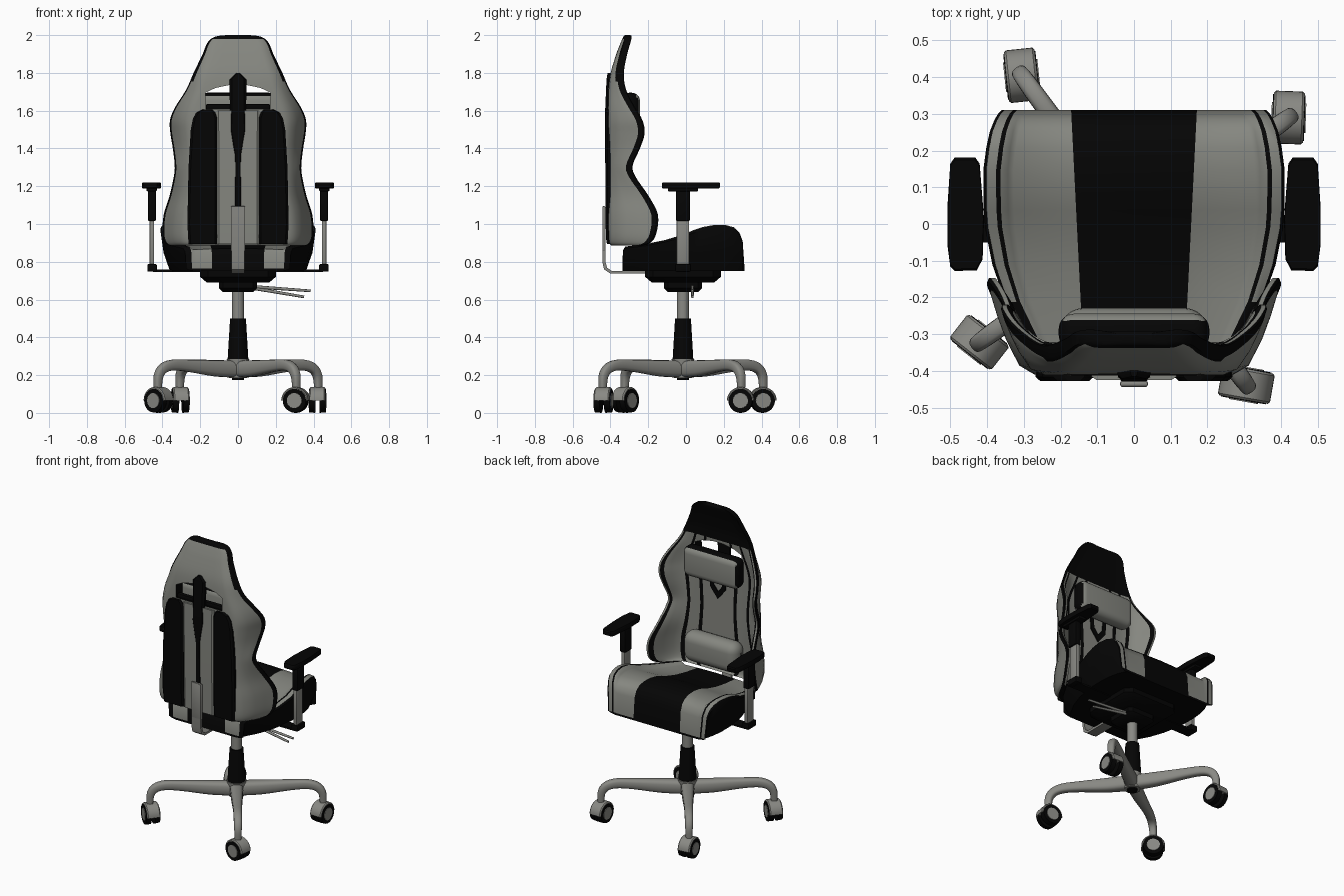
import bpy, bmesh, math
from mathutils import Matrix, Vector

if "Cube" in bpy.data.objects:
    bpy.data.objects.remove(bpy.data.objects["Cube"])


def material(name, rgb):
    m = bpy.data.materials.new(name)
    m.diffuse_color = (*rgb, 1)
    m.use_nodes = True
    m.node_tree.nodes["Principled BSDF"].inputs["Base Color"].default_value = m.diffuse_color
    return m


GREY = material("grey fabric", (0.235, 0.24, 0.215))
METAL = material("grey metal", (0.25, 0.25, 0.23))
BLACK = material("black", (0.0015, 0.0015, 0.0015))


def finish(name, bm, mats, matrix=None, angle=40):
    bmesh.ops.recalc_face_normals(bm, faces=bm.faces[:])
    me = bpy.data.meshes.new(name)
    bm.to_mesh(me)
    bm.free()
    for m in mats:
        me.materials.append(m)
    ob = bpy.data.objects.new(name, me)
    bpy.context.collection.objects.link(ob)
    if matrix is not None:
        ob.matrix_world = matrix
    smooth(ob, angle)
    return ob


def smooth(ob, angle=40):
    bpy.ops.object.select_all(action='DESELECT')
    ob.select_set(True)
    bpy.context.view_layer.objects.active = ob
    bpy.ops.object.shade_smooth_by_angle(angle=math.radians(angle))


def box(name, size, loc, mats, bevel=0.0, seg=2, rule=None):
    bm = bmesh.new()
    bmesh.ops.create_cube(bm, size=1)
    bmesh.ops.scale(bm, vec=size, verts=bm.verts[:])
    if bevel:
        bmesh.ops.bevel(bm, geom=bm.edges[:], offset=bevel, segments=seg, profile=0.5, affect='EDGES')
    if rule:
        for f in bm.faces:
            f.material_index = rule(f.calc_center_median())
    return finish(name, bm, mats, Matrix.Translation(loc))


def rod(name, a, b, r1, r2, mat, n=24, matrix=None):
    a, b = Vector(a), Vector(b)
    bm = bmesh.new()
    bmesh.ops.create_cone(bm, cap_ends=True, segments=n, radius1=r1, radius2=r2, depth=(b - a).length)
    m = Matrix.Translation((a + b) / 2) @ (b - a).to_track_quat('Z', 'Y').to_matrix().to_4x4()
    return finish(name, bm, [mat], (matrix or Matrix()) @ m)


def loft(name, rings, mats, rule=None, matrix=None, angle=40):
    bm = bmesh.new()
    vs = [[bm.verts.new(p) for p in ring] for ring in rings]
    n = len(vs[0])
    for i in range(len(vs) - 1):
        for j in range(n):
            k = (j + 1) % n
            f = bm.faces.new((vs[i][j], vs[i][k], vs[i + 1][k], vs[i + 1][j]))
            if rule:
                f.material_index = rule(f.calc_center_median(), min(j, n - 1 - j))
    for ring in (vs[0], vs[-1]):
        bm.faces.new(ring).material_index = 1 if rule else 0
    return finish(name, bm, mats, matrix, angle)


def prism(name, pts, axis, a, b, mat):
    put = (lambda p, d: (d, p[0], p[1])) if axis == 'X' else (lambda p, d: (p[0], d, p[1]))
    return loft(name, [[put(p, d) for p in pts] for d in (a, b)], [mat])


def spline(rows, sub=4):
    out = []
    for i in range(len(rows) - 1):
        p = [Vector(rows[min(max(i + d, 0), len(rows) - 1)]) for d in (-1, 0, 1, 2)]
        for s in range(sub):
            t = s / sub
            out.append(0.5 * (2 * p[1] + (p[2] - p[0]) * t + (2 * p[0] - 5 * p[1] + 4 * p[2] - p[3]) * t * t
                              + (3 * p[1] - p[0] - 3 * p[2] + p[3]) * t ** 3))
    return out + [Vector(rows[-1])]


def mirrored(half):
    return half + [(-x, y, z) for x, y, z in half[-2:0:-1]]


# Backrest: z, half width, wing front y, rear y
BACK = spline([
    (0.885, 0.355, -0.23, -0.385), (0.90, 0.385, -0.18, -0.397), (0.95, 0.40, -0.148, -0.402),
    (1.05, 0.393, -0.14, -0.403), (1.15, 0.362, -0.19, -0.403), (1.25, 0.34, -0.258, -0.403),
    (1.31, 0.335, -0.273, -0.403), (1.4, 0.345, -0.235, -0.403), (1.48, 0.358, -0.21, -0.403),
    (1.55, 0.36, -0.222, -0.403), (1.62, 0.332, -0.262, -0.403), (1.71, 0.275, -0.308, -0.401),
    (1.8, 0.235, -0.32, -0.39), (1.9, 0.187, -0.302, -0.36), (1.95, 0.167, -0.288, -0.341),
    (1.98, 0.143, -0.28, -0.328), (1.995, 0.108, -0.279, -0.321), (2.0, 0.06, -0.287, -0.312)])
REAR = [(0, 0), (.25, 0), (.45, 0), (.68, .01), (.78, .1), (.87, .37), (.93, .62), (.975, .85)]
RIM = [(1.0, .96), (.99, 1.0), (.955, 1.0)]
FRONT = [(.91, .85), (.84, .52), (.76, .22), (.68, .05), (.62, 0), (.4, 0), (.33, 0), (0, 0)]


def back_ring(z, w, f, b):
    d = f - b
    d0 = min(0.07, 0.9 * d)
    k = max(0.3, 1 - 0.035 / d) / 0.85
    half = [(x * w, b + d * t * k, z) for x, t in REAR] + [(x * w, b + d * t, z) for x, t in RIM]
    half += [(x * w, b + d0 + (d - d0) * s, z) for x, s in FRONT]
    return mirrored(half)


def back_rule(c, k):
    if c.z > 1.75:
        return int(k >= 6 or c.z > 1.98)
    return int(k in (7, 8, 10, 14, 16))


back = loft("backrest", [back_ring(*r) for r in BACK], [GREY, BLACK], back_rule)
cutter = prism("opening_cutter", [(-.17, 1.61), (.17, 1.61), (.172, 1.695), (.12, 1.72), (.04, 1.737),
                                  (-.04, 1.737), (-.12, 1.72), (-.172, 1.695)], 'Y', -0.6, -0.1, BLACK)
cutter.hide_render = True
mod = back.modifiers.new("opening", 'BOOLEAN')
mod.operation, mod.solver, mod.object = 'DIFFERENCE', 'EXACT', cutter
bpy.context.view_layer.objects.active = back
bpy.ops.object.modifier_apply(modifier=mod.name)
bpy.data.objects.remove(cutter)
smooth(back)


def rear_y(z):
    for p, q in zip(BACK, BACK[1:]):
        if p[0] <= z <= q[0]:
            return p[3] + (q[3] - p[3]) * (z - p[0]) / (q[0] - p[0])
    return BACK[-1][3]


def rear_strip(name, rows, mat, lift, s=1, base=0.02):
    rings = []
    for z, x0, x1 in rows:
        b = rear_y(z)
        e = min(0.012, (x1 - x0) * 0.2)
        rings.append([(s * x, y, z) for x, y in ((x0, b + base), (x1, b + base), (x1, b - lift * .3),
                                                 (x1 - e, b - lift), (x0 + e, b - lift), (x0, b - lift * .3))])
    loft(name, rings, [mat], angle=30)


# Rear upholstery panels and centre strap
for s, side in ((1, "right"), (-1, "left")):
    rear_strip("rear_panel_" + side, [(.895, .11, .262), (1.0, .11, .268), (1.3, .11, .262), (1.5, .11, .25),
                                      (1.56, .11, .238), (1.59, .12, .22), (1.605, .135, .19)], BLACK, .015, s)
    rear_strip("rear_stripe_" + side, [(.895, .0, .112), (1.3, .0, .112), (1.6, .0, .115)], GREY, .012, s)
rear_strip("rear_centre_line", [(.9, -.02, .02), (1.36, -.02, .02), (1.5, -.046, .046), (1.6, -.043, .043),
                                (1.765, -.045, .045), (1.80, -.01, .01)], BLACK, .016, 1, .01)
box("opening_lower_strap", (.34, .03, .03), (0, -.378, 1.62), [BLACK], .008)
# Front chevron and pillows
prism("front_chevron", [(-.065, 1.55), (-.042, 1.55), (-.032, 1.45), (0, 1.41), (.032, 1.45), (.042, 1.55),
                        (.065, 1.55), (.055, 1.43), (0, 1.36), (-.055, 1.43)], 'Y', -.34, -.326, BLACK)
box("head_pillow", (.41, .1, .2), (0, -.285, 1.595), [GREY, BLACK], .042, 5,
    lambda c: int(abs(c.x) > .19 or (c.z > .08 and c.y < .03)))
box("lumbar_pillow", (.40, .13, .2), (0, -.285, 1.03), [GREY, BLACK], .06, 6, lambda c: int(abs(c.x) > .199))

# Seat: y, half width, bolster height
ZB = 0.75
SEAT = [(-.325, .275, .765), (-.322, .28, .86), (-.31, .29, .88), (-.2, .35, .895), (-.1, .385, .915),
        (0, .405, .945), (.05, .409, .967), (.1, .41, .984), (.16, .41, .995), (.22, .402, .995),
        (.265, .392, .983), (.295, .38, .955), (.312, .37, .91), (.322, .36, .765)]


def seat_ring(y, w, top):
    wi, ws = .8 * w, .155 + .05 * y
    half = [(0, 0), (w - .05, 0), (w - .015, .45), (w, .93), (w - .008, .985), (.915 * w, 1), (.885 * w, .995),
            (wi + .015, .92), (wi, .88), (ws, .91), (0, .93)]
    return mirrored([(x, y, ZB + f * (top - ZB)) for x, f in half])


def seat_rule(c, k):
    return int(k in (0, 1, 2, 3, 5, 9) or (c.y < -.25 and k == 4))


loft("seat", [seat_ring(*r) for r in SEAT], [GREY, BLACK], seat_rule)

# Mechanism under the seat, with levers and the bar holding the back
OCT = [(1, .8), (.8, 1), (-.8, 1), (-1, .8), (-1, -.8), (-.8, -1), (.8, -1), (1, -.8)]
for name, rows in (("seat_mechanism", ((.69, .165), (.72, .2), (.765, .2))),
                   ("tilt_housing", ((.64, .08), (.66, .1), (.70, .1)))):
    loft(name, [[(x * w, y * w, z) for x, y in OCT] for z, w in rows], [BLACK])
rod("upper_lever", (.08, .05, .668), (.385, .05, .646), .009, .007, METAL, 10)
rod("lower_lever", (.08, .05, .66), (.35, .05, .614), .009, .007, METAL, 10)
prism("back_support_bar", [(-.434, 1.09), (-.434, .8), (-.425, .76), (-.39, .737), (-.1, .737), (-.1, .752),
                           (-.385, .752), (-.408, .768), (-.418, .8), (-.418, 1.09)], 'X', -.034, .034, METAL)
box("support_cover", (.076, .016, .24), (0, -.426, .975), [METAL], .006)

# Armrests
box("armrest_crossbar", (.9, .07, .012), (0, 0, .752), [BLACK])
for s, side in ((1, "right"), (-1, "left")):
    box("arm_foot_" + side, (.05, .085, .04), (s * .455, 0, .768), [BLACK], .006)
    box("arm_post_" + side, (.024, .066, .28), (s * .456, 0, .91), [METAL], .005)
    box("arm_sleeve_" + side, (.042, .074, .17), (s * .456, 0, 1.1), [BLACK], .008)
    box("arm_plate_" + side, (.055, .16, .02), (s * .457, .0, 1.183), [BLACK], .005)
    pad = [(.412, -.08), (.428, -.11), (.488, -.112), (.5, -.1), (.508, -.04), (.508, .06), (.5, .18),
           (.488, .197), (.432, .197), (.42, .18), (.408, .03)]
    loft("arm_pad_" + side, [[(s * (.459 + (x - .459) * k), .03 + (y - .03) * k, z) for x, y in pad]
         for z, k in ((1.188, .96), (1.194, 1), (1.214, 1), (1.221, .96))], [BLACK])

# Gas lift
rod("gas_lift_cover", (0, 0, .28), (0, 0, .5), .055, .042, BLACK, 32)
rod("gas_lift_piston", (0, 0, .48), (0, 0, .67), .032, .032, METAL, 32)
rod("base_hub", (0, 0, .185), (0, 0, .285), .048, .06, METAL, 32)
rod("hub_plug", (0, 0, .175), (0, 0, .2), .032, .032, BLACK, 24)

# Four base legs with twin-wheel casters
LEG = spline([
    (0, .232, .042, .045, 0), (.15, .236, .036, .043, 2), (.33, .25, .028, .032, 2), (.43, .253, .026, .029, -8),
    (.49, .235, .025, .027, -42), (.52, .195, .023, .024, -75), (.525, .135, .02, .02, -90)])


def leg_ring(r, z, hw, hh, deg):
    a = math.radians(deg)
    ring = []
    for i in range(16):
        c, s = math.cos(i * math.pi / 8), math.sin(i * math.pi / 8)
        u = math.copysign(abs(c) ** .7, c) * hw
        v = math.copysign(abs(s) ** .7, s) * hh
        ring.append((r - v * math.sin(a), u, z + v * math.cos(a)))
    return ring


for n, yaw in enumerate((88, 96, -38, -10)):
    turn = Matrix.Rotation(math.radians(36 + 90 * n), 4, 'Z')
    loft(f"base_leg_{n}", [leg_ring(*r) for r in LEG], [METAL], None, turn)
    m = Matrix.Translation(turn @ Vector((.52, 0, .065))) @ Matrix.Rotation(math.radians(yaw), 4, 'Z')
    hood = [(.072 * math.cos(i * math.pi / 16), .072 * math.sin(i * math.pi / 16)) for i in range(17)]
    loft(f"caster_hood_{n}", [[(x * k, d, z * k) for x, z in hood]
         for d, k in ((-.042, .92), (-.036, 1), (.036, 1), (.042, .92))], [METAL], None, m)
    rod(f"caster_stem_{n}", (0, 0, .05), (0, 0, .09), .014, .014, METAL, 16, m)
    for s in (1, -1):
        rod(f"caster_wheel_{n}_{s}", (0, s * .012, 0), (0, s * .044, 0), .065, .062, BLACK, 32, m)
        rod(f"caster_hubcap_{n}_{s}", (0, s * .03, 0), (0, s * .047, 0), .043, .04, METAL, 28, m)

# Settle the parts: back parts and lower parts sit slightly behind the origin
for ob in bpy.data.objects:
    upper = ob.name.startswith(("back", "rear", "front", "head", "lumbar", "opening", "support"))
    ob.location.y -= .009 if upper else (.012 if ob.name == "seat" else .016)
